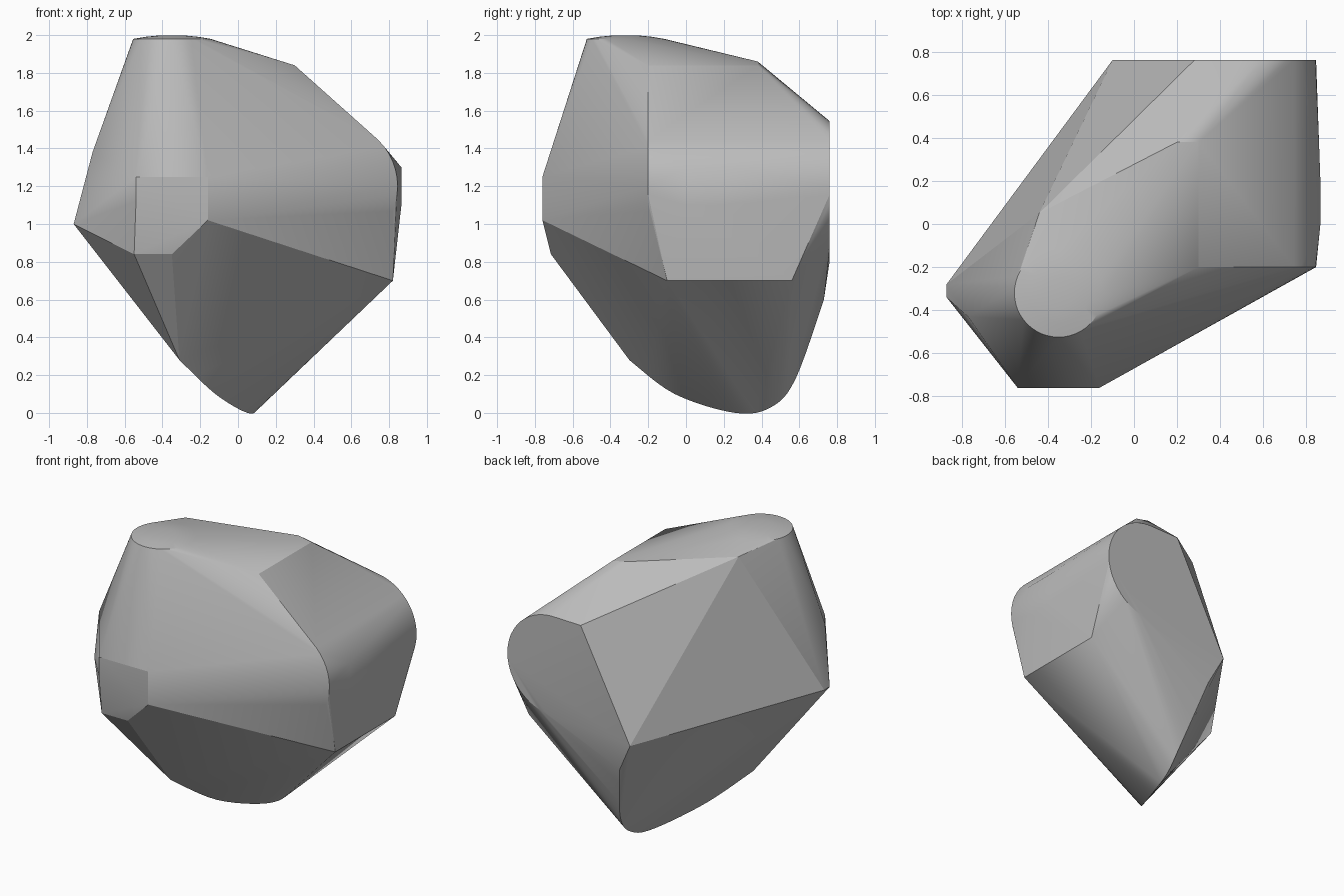
import bpy
import bmesh
from math import cos, sin, pi
from mathutils import Vector

# Remove the default object
default_cube = bpy.data.objects.get("Cube")
if default_cube:
    bpy.data.objects.remove(default_cube, do_unlink=True)


def ring(center, radius, axis_u, axis_v, count=48):
    """Circle of points spanned by two unit axes."""
    center, axis_u, axis_v = Vector(center), Vector(axis_u), Vector(axis_v)
    angles = [2 * pi * step / count for step in range(count)]
    return [center + radius * (cos(a) * axis_u + sin(a) * axis_v) for a in angles]


def smooth_path(control, steps=6):
    """Catmull-Rom curve running through the control points."""
    points = [Vector(p) for p in control]
    points = [points[0]] + points + [points[-1]]
    result = []
    for a, b, c, d in zip(points, points[1:], points[2:], points[3:]):
        for step in range(steps):
            t = step / steps
            bend = (2 * a - 5 * b + 4 * c - d) * t * t
            twist = (3 * b - a - 3 * c + d) * t * t * t
            result.append((2 * b + (c - a) * t + bend + twist) / 2)
    result.append(points[-1])
    return result


def row(x_values, y, z):
    """Corners along a level edge parallel to the x axis."""
    return [Vector((x, y, z)) for x in x_values]


AXIS_X, AXIS_Y, AXIS_Z = Vector((1, 0, 0)), Vector((0, 1, 0)), Vector((0, 0, 1))
outline = []

# Shallow domed round cap on top
for cap_radius, cap_height in ((.205, 1.98), (.14, 1.991), (.07, 1.998)):
    outline += ring((-.35, -.32, cap_height), cap_radius, AXIS_X, AXIS_Y)

# Rounded shoulder running front to back
for shoulder_y in (-.2, .76):
    outline += ring((.5, shoulder_y, 1.2), .345, AXIS_X, AXIS_Z)

# Rounded keel along the underside
outline += smooth_path([
    (-.31, -.3, .28),
    (-.12, -.06, .1),
    (.05, .26, 0),
    (.1, .45, .03),
    (.1, .58, .18),
    (0, .73, .6),
])

# Upper ridge corners
outline += row([.3], -.2, 1.84)
outline += row([.3], .38, 1.84)
outline += row([.2], .38, 1.86)
outline += row([-.44], .05, 1.94)

# Back face corners
outline += row([.28], .76, 1.54)
outline += row([-.1], .76, .8)

# Side plate corners
for side_y in (-.1, .56):
    outline += row([.82], side_y, .7)
for side_y in (0, .2):
    outline += row([.865], side_y, 1.3)
    outline += row([.865], side_y, 1.1)

# Front face corners
outline += row([-.54, -.16], -.76, 1.25)
outline += row([-.54], -.76, 1.12)
outline += row([-.16], -.76, 1.02)
outline += row([-.55, -.35], -.715, .84)

# Narrow side corners
outline += row([-.69], -.55, .96)
outline += row([-.77], -.43, 1.38)
outline += row([-.735], -.28, 1.37)
outline += [Vector((-.87, y, 1)) for y in (-.34, -.28)]

# Wrap the outline in one convex shell
shell = bmesh.new()
for point in outline:
    shell.verts.new(point)
hull = bmesh.ops.convex_hull(shell, input=shell.verts[:])
loose = [v for v in shell.verts if not v.link_faces]
bmesh.ops.delete(shell, geom=loose, context="VERTS")
bmesh.ops.remove_doubles(shell, verts=shell.verts[:], dist=.0005)
bmesh.ops.recalc_face_normals(shell, faces=shell.faces[:])
mesh = bpy.data.meshes.new("faceted_boulder")
shell.to_mesh(mesh)
shell.free()
boulder = bpy.data.objects.new("faceted_boulder", mesh)
bpy.context.collection.objects.link(boulder)

# Plain grey stone
stone = bpy.data.materials.new("stone_grey")
stone.use_nodes = True
grey = (.5, .5, .5, 1)
stone.diffuse_color = grey
stone.node_tree.nodes["Principled BSDF"].inputs["Base Color"].default_value = grey
mesh.materials.append(stone)

# Soft rounded parts, crisp creases
bpy.ops.object.select_all(action="DESELECT")
boulder.select_set(True)
bpy.context.view_layer.objects.active = boulder
bpy.ops.object.shade_smooth_by_angle(angle=pi / 12)
